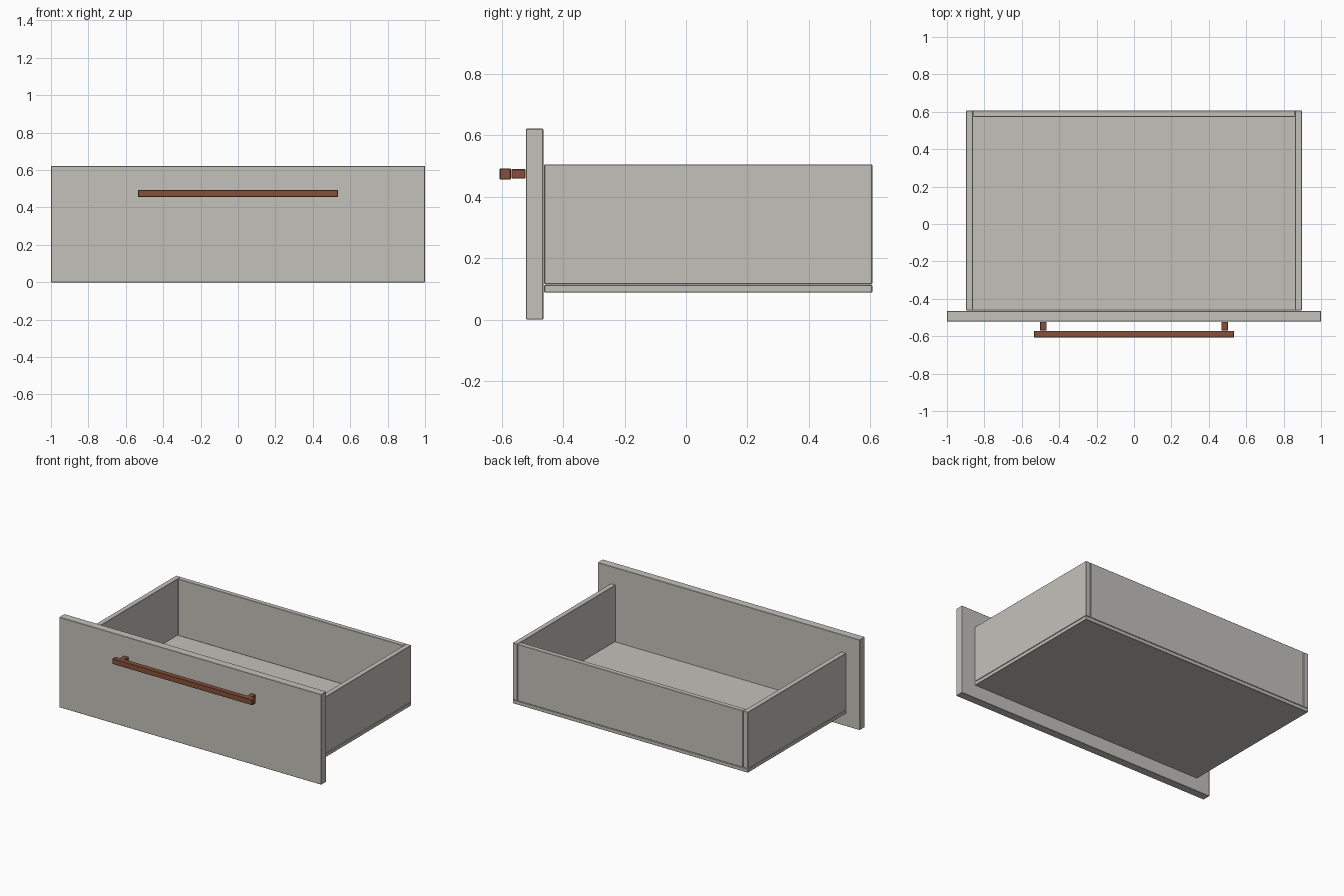
import bpy
import bmesh
from mathutils import Vector

cube = bpy.data.objects.get("Cube")
if cube:
    bpy.data.objects.remove(cube, do_unlink=True)


def material(name, rgb):
    mat = bpy.data.materials.new(name)
    mat.use_nodes = True
    color = (*rgb, 1.0)
    mat.diffuse_color = color
    mat.node_tree.nodes["Principled BSDF"].inputs["Base Color"].default_value = color
    return mat


grey = material("warm grey paint", (0.55, 0.535, 0.495))
brown = material("brown wood", (0.24, 0.08, 0.043))


def board(name, x, y, z, mat, bevel=0.002):
    """Box between (min, max) ranges with a fine edge chamfer."""
    lo, hi = Vector((x[0], y[0], z[0])), Vector((x[1], y[1], z[1]))
    bm = bmesh.new()
    bmesh.ops.create_cube(bm, size=1)
    bmesh.ops.scale(bm, vec=hi - lo, verts=bm.verts)
    mesh = bpy.data.meshes.new(name)
    bm.to_mesh(mesh)
    bm.free()
    mesh.materials.append(mat)
    obj = bpy.data.objects.new(name, mesh)
    obj.location = (lo + hi) / 2
    bpy.context.collection.objects.link(obj)
    mod = obj.modifiers.new("edge chamfer", "BEVEL")
    mod.width = bevel
    mod.segments = 1
    return obj


half_width, inner = 0.897, 0.861
box_front, box_back = -0.462, 0.607
floor_top, rim = 0.115, 0.505

# Drawer front and box
board("front_panel", (-1, 1), (-0.521, -0.465), (0, 0.622), grey)
board("bottom_panel", (-half_width, half_width), (box_front, box_back), (0.088, 0.113), grey)
board("back_panel", (-inner + 0.002, inner - 0.002), (0.573, box_back), (floor_top, rim), grey)

# Side panels and handle posts, mirrored
for side, s in (("left", 1), ("right", -1)):
    board(f"{side}_side_panel", sorted((s * inner, s * half_width)),
          (box_front, box_back), (floor_top, rim), grey)
    board(f"{side}_handle_post", sorted((s * 0.467, s * 0.503)),
          (-0.569, -0.523), (0.46, 0.49), brown)

# Handle bar
board("handle_bar", (-0.535, 0.535), (-0.607, -0.571), (0.456, 0.493), brown)
